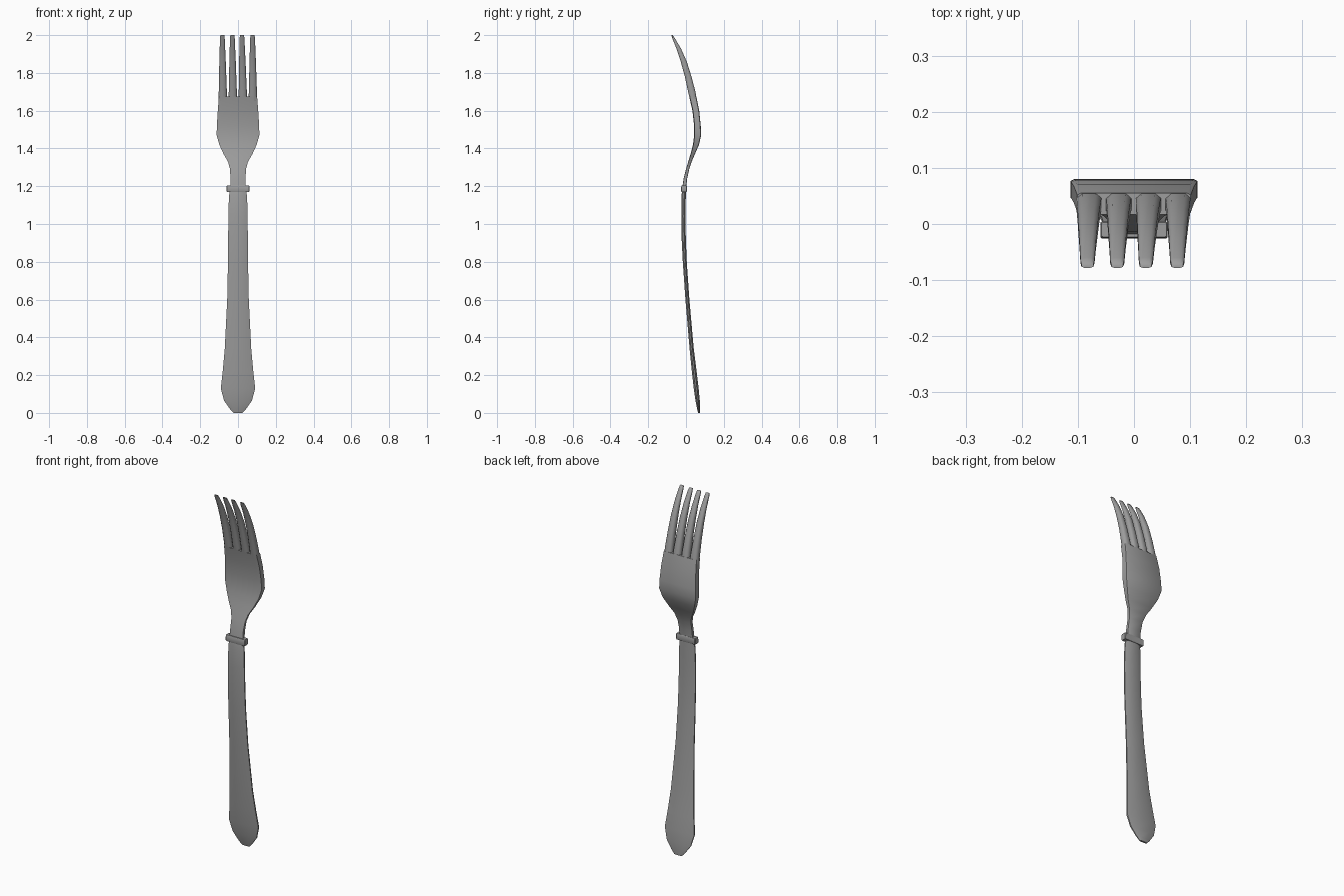
import bpy, bmesh, math

# Dark grey metal
steel = bpy.data.materials.new("dark_grey_metal")
steel.diffuse_color = (0.34, 0.34, 0.34, 1)


def loft(name, stations, front=0.5, back=0.5, edge=0.3, angle=40):
    """Skin bevelled eight-sided sections: (z, centre x, half width, front y, back y)."""
    bm = bmesh.new()
    rings = []
    for z, cx, w, yf, yb in stations:
        m, h = (yf + yb) / 2, (yb - yf) / 2
        sec = [(-front, -1), (front, -1), (1, -edge), (1, edge),
               (back, 1), (-back, 1), (-1, edge), (-1, -edge)]
        rings.append([bm.verts.new((cx + w * a, m + h * b, z)) for a, b in sec])
    for lo, hi in zip(rings, rings[1:]):
        for i in range(8):
            j = (i + 1) % 8
            bm.faces.new((lo[i], lo[j], hi[j], hi[i]))
    bm.faces.new(rings[0][::-1])
    bm.faces.new(rings[-1])
    bmesh.ops.recalc_face_normals(bm, faces=bm.faces)
    me = bpy.data.meshes.new(name)
    bm.to_mesh(me)
    bm.free()
    me.materials.append(steel)
    ob = bpy.data.objects.new(name, me)
    bpy.context.collection.objects.link(ob)
    bpy.ops.object.select_all(action='DESELECT')
    ob.select_set(True)
    bpy.context.view_layer.objects.active = ob
    bpy.ops.object.shade_smooth_by_angle(angle=math.radians(angle))
    return ob


# Handle, flaring towards a blunt rounded end
loft("handle", [
    (0.00, 0, 0.024, 0.064, 0.075),
    (0.02, 0, 0.042, 0.059, 0.075),
    (0.065, 0, 0.074, 0.050, 0.073),
    (0.13, 0, 0.091, 0.041, 0.067),
    (0.22, 0, 0.081, 0.031, 0.056),
    (0.34, 0, 0.070, 0.019, 0.041),
    (0.60, 0, 0.057, -0.003, 0.018),
    (0.80, 0, 0.053, -0.017, 0.004),
    (0.92, 0, 0.052, -0.023, -0.001),
    (1.04, 0, 0.051, -0.025, -0.003),
    (1.15, 0, 0.048, -0.024, -0.001),
    (1.18, 0, 0.041, -0.020, 0.000),
], front=0.55, back=0.5, edge=0.3)

# Collar between the handle and the neck
loft("collar", [
    (1.169, 0, 0.058, -0.024, 0.002),
    (1.173, 0, 0.060, -0.026, 0.004),
    (1.200, 0, 0.060, -0.025, 0.005),
    (1.204, 0, 0.058, -0.023, 0.003),
], front=0.95, back=0.95, edge=0.85, angle=30)

# Neck widening into the head
loft("neck_and_head", [
    (1.19, 0, 0.041, -0.020, 0.001),
    (1.24, 0, 0.040, -0.013, 0.006),
    (1.29, 0, 0.042, 0.000, 0.017),
    (1.33, 0, 0.053, 0.012, 0.030),
    (1.37, 0, 0.076, 0.024, 0.047),
    (1.42, 0, 0.099, 0.037, 0.069),
    (1.47, 0, 0.113, 0.043, 0.080),
    (1.52, 0, 0.112, 0.043, 0.078),
    (1.60, 0, 0.107, 0.034, 0.070),
    (1.675, 0, 0.101, 0.017, 0.055),
], front=0.8, back=0.94, edge=0.82)

# Four tapering tines: base centre x and tip centre x
for i, (base, tip) in enumerate([(-0.080, -0.083), (-0.027, -0.030),
                                 (0.026, 0.021), (0.079, 0.077)]):
    rows = [(1.65, 0.0235, 0.023, 0.058), (1.70, 0.0215, 0.011, 0.050),
            (1.78, 0.0192, -0.006, 0.029), (1.86, 0.0170, -0.028, 0.004),
            (1.93, 0.0145, -0.051, -0.027), (1.985, 0.0125, -0.073, -0.060),
            (2.00, 0.0105, -0.078, -0.070)]
    loft(f"tine_{i + 1}", [
        (z, base + (tip - base) * (z - 1.65) / 0.35, w, yf, yb)
        for z, w, yf, yb in rows], front=0.55, back=0.55, edge=0.55, angle=60)
